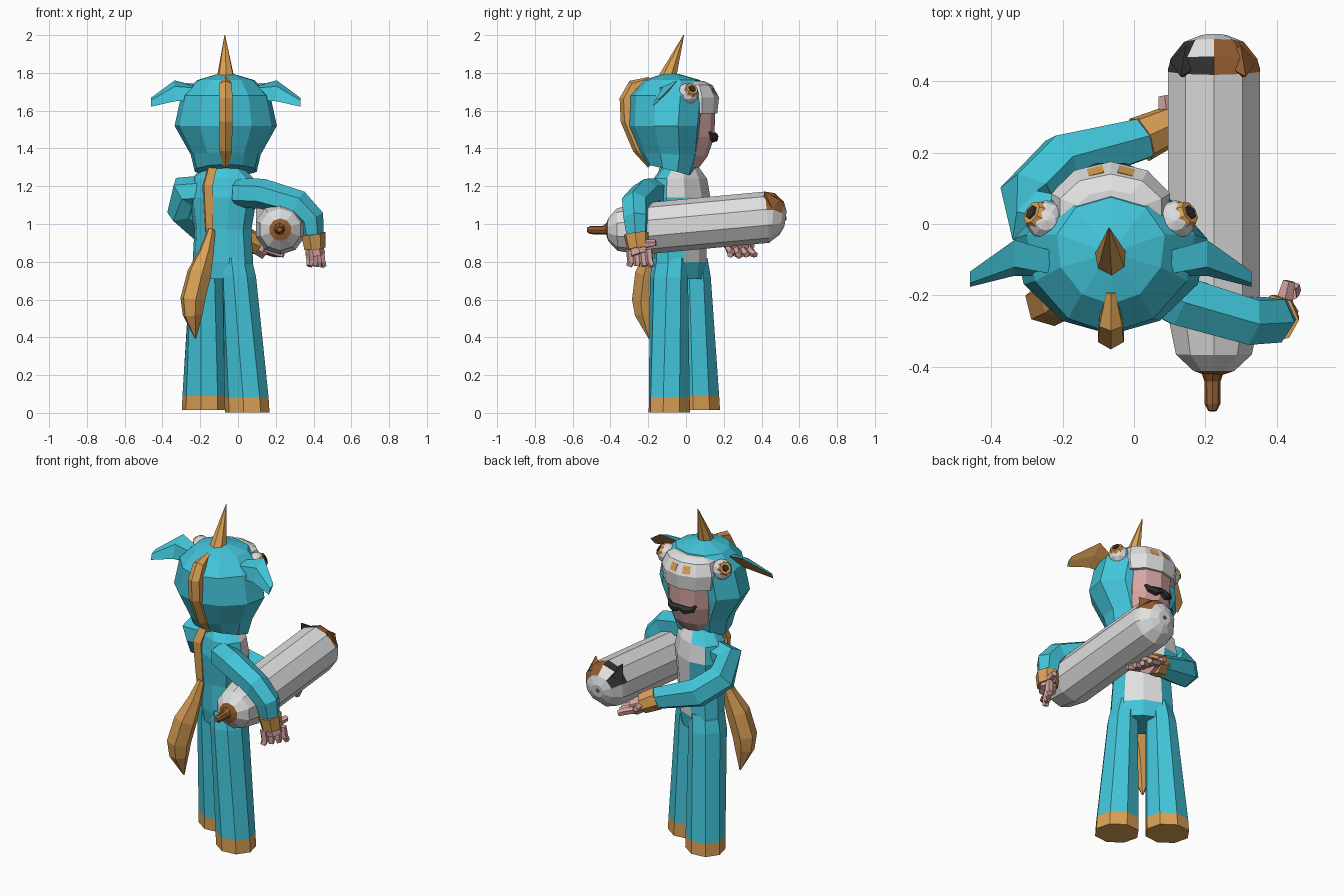
import bpy, bmesh, math
from mathutils import Vector as V, Matrix

if "Cube" in bpy.data.objects:
    bpy.data.objects.remove(bpy.data.objects["Cube"])

COL = {"cyan": (.055, .56, .70), "gold": (.70, .35, .09), "white": (.74, .74, .74),
       "skin": (.67, .38, .36), "black": (.03, .03, .03), "brown": (.30, .11, .03)}
MATS = {}
for n, c in COL.items():
    MATS[n] = bpy.data.materials.new(n)
    MATS[n].diffuse_color = (*c, 1)

HX = -.065                                   # head centre line
TURN = Matrix.Rotation(math.radians(-35), 4, 'Z')   # body is turned to the side


def finish(name, bm, mats, rule=None):
    bmesh.ops.recalc_face_normals(bm, faces=bm.faces)
    bm.normal_update()
    if rule:
        for f in bm.faces:
            f.material_index = rule(f.calc_center_median(), f.normal)
    me = bpy.data.meshes.new(name)
    bm.to_mesh(me)
    bm.free()
    for m in mats.split():
        me.materials.append(MATS[m])
    ob = bpy.data.objects.new(name, me)
    bpy.context.collection.objects.link(ob)
    return ob


def loft(name, rings, mats, rule=None):
    bm = bmesh.new()
    vs = [[bm.verts.new(p) for p in r] for r in rings]
    n = len(vs[0])
    for a, b in zip(vs, vs[1:]):
        for i in range(n):
            j = (i + 1) % n
            bm.faces.new((a[i], a[j], b[j], b[i]))
    bm.faces.new(vs[0])
    bm.faces.new(vs[-1])
    return finish(name, bm, mats, rule)


def tube(name, pts, radii, mats, sides=6, rule=None, up=(0, 0, 1)):
    pts = [V(p) for p in pts]
    rings, ref = [], V(up)
    for i, (p, r) in enumerate(zip(pts, radii)):
        t = (pts[min(i + 1, len(pts) - 1)] - pts[max(i - 1, 0)]).normalized()
        ref = (ref - t * ref.dot(t)).normalized()
        side = t.cross(ref)
        rings.append([p + r * (math.cos(a) * side + math.sin(a) * ref)
                      for a in (math.tau * k / sides + math.pi / 2 for k in range(sides))])
    return loft(name, rings, mats, rule)


def stack(name, rows, mats, sides, cx=0, rule=None, off=0, at=None):
    """Ellipse rings: z, rx, ry, centre y, tilt; optional placing function per ring."""
    rings = []
    for k, (z, rx, ry, cy, tilt) in enumerate(rows):
        ring = []
        for i in range(sides):
            a = math.tau * (i + off) / sides + math.pi / 2
            x, y = rx * math.cos(a), ry * math.sin(a)
            p = V((cx + x, cy + y, z + tilt * y))
            ring.append(at(p, k) if at else p)
        rings.append(ring)
    return loft(name, rings, mats, rule)


# --- torso with white belly
def body_at(p, k=0):
    return TURN @ p + V((-.08, -.03, 0))


fwd = TURN.to_3x3() @ V((0, 1, 0))


def belly(c, n):
    front = n.dot(fwd) > .72 or (c.z > 1.1 and n.dot(fwd) > .4 and n.x > .5)
    return int(c.z > .8 and front and n.z < .8)


stack("torso", [(.71, .165, .105, 0, 0), (.80, .178, .12, 0, 0), (.97, .165, .125, 0, 0),
                (1.14, .2, .138, 0, 0), (1.24, .185, .12, 0, 0), (1.31, .1, .085, 0, 0)],
      "cyan white", 10, at=body_at, rule=belly)

# --- legs with gold cuffs
for s, side, z0 in ((-1, "left", .014), (1, "right", .002)):
    rows = [(z0, .125, .108, 0, 0), (.082 + z0 / 2, .123, .107, 0, 0), (.72, .087, .108, 0, 0), (.82, .075, .1, 0, 0)]
    off = [(.139, .026), (.136, .024), (.105, 0), (.09, 0)]
    stack(side + "_leg", rows, "cyan gold", 8, off=.5,
          at=lambda p, k: body_at(p + V((s * off[k][0], off[k][1], 0))),
          rule=lambda c, n: int(c.z < .08))

# --- mane on the back and tail
tube("back_mane", [body_at(V((0, y, z))) for y, z in ((-.09, 1.32), (-.142, 1.2), (-.132, 1.05), (-.125, .92))],
     (.03, .033, .03, .025), "gold", 4, up=-fwd)
tube("tail", [(-.14, -.15, .97), (-.165, -.175, .86), (-.205, -.205, .74), (-.24, -.22, .6),
              (-.24, -.217, .52), (-.225, -.195, .395)], (.02, .04, .066, .068, .055, .004), "gold", 6)

# --- hood (wider towards the cheeks), face, muzzle
stack("hood", [(1.285, .165, .125, -.085, -.25), (1.37, .185, .165, -.085, -.05), (1.52, .272, .205, -.105, 0),
               (1.68, .235, .21, -.095, 0), (1.762, .15, .15, -.075, 0), (1.795, .04, .04, -.08, 0)],
      "cyan", 10, HX, at=lambda p, k: V((HX + (p.x - HX) * (1 + .8 * (p.y + .1)), p.y, p.z)))
stack("face", [(1.30, .09, .07, .0, 0), (1.36, .125, .1, .015, 0), (1.46, .14, .12, .03, 0),
               (1.6, .145, .12, .035, 0)], "skin", 10, HX)
stack("muzzle", [(1.585, .165, .115, .05, 0), (1.67, .175, .13, .045, 0), (1.735, .15, .1, .04, 0),
                 (1.757, .1, .06, .035, 0)], "white", 10, HX)
tube("moustache", [(HX + x, y, z) for x, y, z in
                   ((-.09, .125, 1.487), (-.07, .138, 1.462), (-.035, .148, 1.456), (0, .153, 1.468),
                    (.035, .148, 1.456), (.07, .138, 1.462), (.09, .125, 1.487))],
     (.007, .018, .025, .017, .025, .018, .007), "black", 6)

# --- horn and mane of the head
tube("horn", [(HX, -.1, 1.765), (-.07, -.012, 2.0)], (.05, .002), "gold", 7)
tube("head_mane", [(HX, y, z) for y, z in ((-.19, 1.765), (-.275, 1.73), (-.31, 1.66), (-.305, 1.55),
                                          (-.245, 1.4), (-.185, 1.31))],
     (.015, .037, .042, .042, .038, .02), "gold", 6)

# --- eyes, nostrils and ears in pairs
for s, side in ((-1, "left"), (1, "right")):
    c = V((HX + s * .182, .01, 1.69))
    bm = bmesh.new()
    bmesh.ops.create_uvsphere(bm, u_segments=10, v_segments=6, radius=.057, matrix=Matrix.Translation(c))
    finish(side + "_eyeball", bm, "white")
    d = V((s * .75, .42, .5)).normalized()
    tube(side + "_iris", [c + d * .035, c + d * .053], (.042, .034), "gold", 8)
    tube(side + "_pupil", [c + d * .05, c + d * .058], (.022, .02), "black", 6)

    bm = bmesh.new()
    bmesh.ops.create_cube(bm, size=1, matrix=Matrix.Translation((HX + s * .042, .146, 1.699))
                          @ Matrix.Rotation(-s * .26, 4, 'Z') @ Matrix.Rotation(.45, 4, 'X')
                          @ Matrix.Diagonal((.045, .009, .045, 1)))
    finish(side + "_nostril", bm, "gold")

    w, n0 = V((0, .67, .74)), V((0, .74, -.67))
    rings = []
    for dx, y, z, h, t in ((.13, -.115, 1.69, .045, .03), (.27, -.095, 1.705, .075, .025), (.395, -.155, 1.645, .032, .01)):
        p = V((HX + s * dx, y, z))
        rings.append([p + w * h, p + n0 * t * .2, p - w * h, p - n0 * t * 1.4])
    loft(side + "_ear", rings, "cyan gold", lambda c, n: int(n.dot(n0) > .3))

# --- arms, cuffs and hands
arms = {
    "left": ([(-.15, .0, 1.18), (-.285, .015, 1.17), (-.295, .075, 1.075), (-.2, .175, .995), (.03, .24, .925)],
             (.08, .088, .085, .085, .064), [(.02, .238, .93), (.1, .275, .89)],
             [(.09, .27, .892), (.15, .285, .862)], V((-.012, .036, 0)), V((.07, .015, -.025)), (.085, .36, .89)),
    "right": ([(0, -.15, 1.165), (.13, -.215, 1.16), (.32, -.272, 1.105), (.387, -.268, 1.03), (.397, -.262, .94)],
              (.078, .08, .074, .07, .058), [(.396, -.265, .95), (.405, -.255, .87)],
              [(.403, -.258, .89), (.41, -.245, .84)], V((.02, .033, 0)), V((.006, .006, -.063)), (.435, -.16, .9)),
}
for side, (path, rad, cuff, palm, spread, reach, thumb) in arms.items():
    tube(side + "_arm", path, rad, "cyan", 6)
    tube(side + "_cuff", cuff, (.067, .058), "gold", 7)
    tube(side + "_palm", palm, (.045, .052), "skin", 6)
    for i in range(4):
        k = i - 1.5
        a = V(palm[1]) + spread * k
        tube(f"{side}_finger_{i + 1}", [a - reach * .4, a + reach * .6, a + reach + spread * k * .25],
             (.021, .021, .017), "skin", 5)
    tube(side + "_thumb", [palm[0], (V(palm[0]) + V(thumb)) / 2 + V((.005, 0, 0)), thumb], (.024, .024, .018), "skin", 5)


# --- carried cat: brown rump spot, black and brown ear patches
def cat_rule(c, n):
    if c.y < -.405:
        return 1
    if .435 < c.y < .5 and n.z > .3 and abs(c.x - .222) > .03:
        return 2 if c.x < .222 else 1
    return 0


cat = [(-.425, .97, .02), (-.412, .97, .06), (-.365, .97, .112), (-.25, .973, .136), (.43, 1.036, .136),
       (.46, 1.036, .128), (.507, 1.03, .088), (.527, 1.027, .04)]
tube("cat_body", [(.224, y, z) for y, z, r in cat], [r for *_, r in cat], "white brown black", 10, cat_rule)
tube("cat_tail", [(.22, y, z) for y, z in ((-.41, .975), (-.44, .967), (-.505, .968), (-.524, .97))],
     (.033, .023, .022, .012), "brown", 8)
tube("cat_nose", [(.222, .515, 1.03), (.222, .531, 1.03)], (.016, .01), "brown", 6)
for s, m, side in ((-1, "black", "left"), (1, "brown", "right")):
    tube(f"cat_{side}_ear", [(.222 + s * .07, .455, 1.1), (.222 + s * .09, .415, 1.172)], (.052, .003), m, 4, up=(0, 1, 0))

for m in bpy.data.materials:
    if m.users and not m.is_grease_pencil:
        m.use_nodes = True
        m.node_tree.nodes["Principled BSDF"].inputs["Base Color"].default_value = m.diffuse_color
